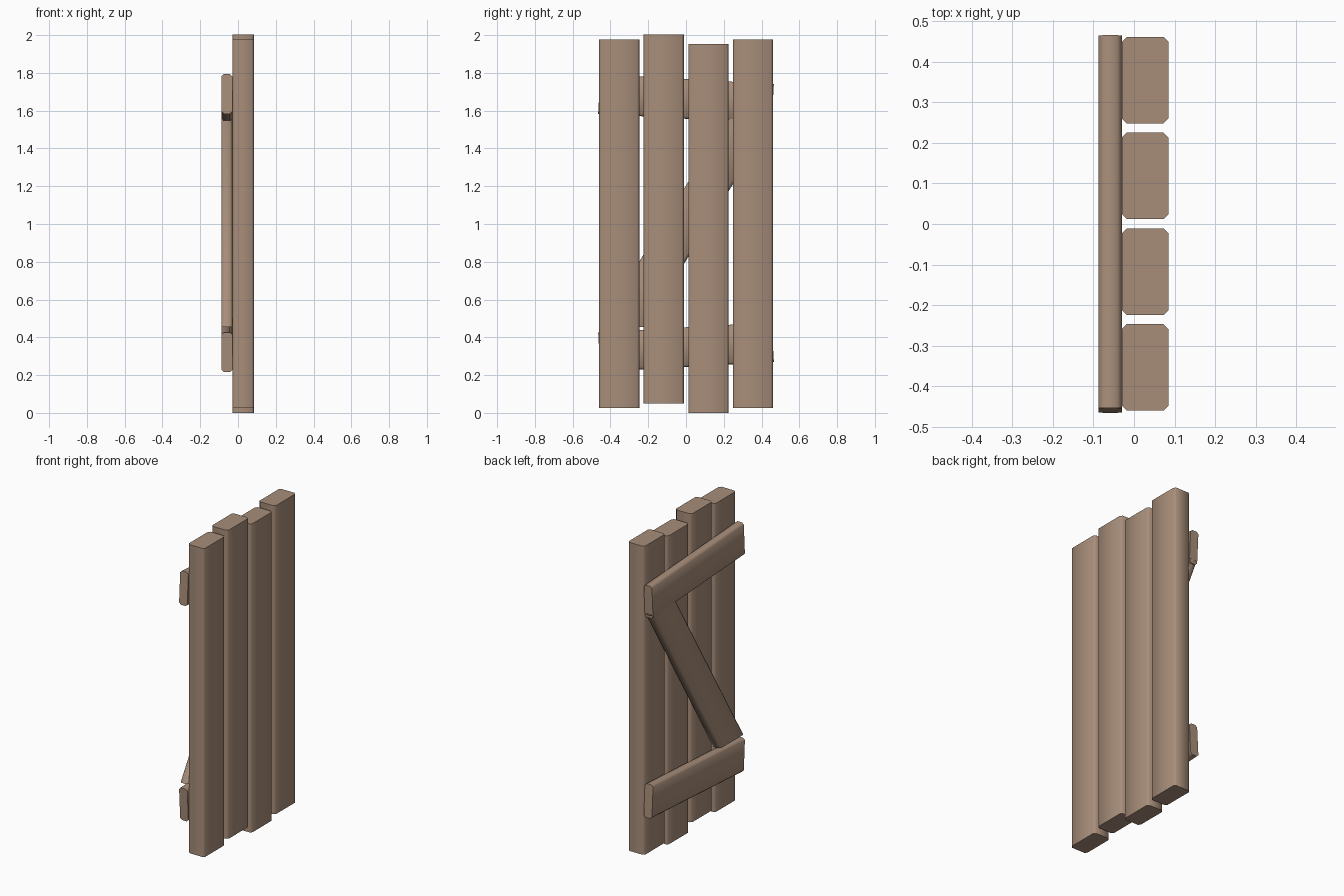
import bpy
import bmesh
from math import radians
from mathutils import Vector, Matrix

if "Cube" in bpy.data.objects:
    bpy.data.objects.remove(bpy.data.objects["Cube"])

wood = bpy.data.materials.new("weathered_brown_wood")
wood.use_nodes = True
COLOUR = (0.39, 0.27, 0.195, 1)
wood.diffuse_color = COLOUR
wood.node_tree.nodes["Principled BSDF"].inputs["Base Color"].default_value = COLOUR

CHAMFER = 0.012


def board(name, start, end, x0, x1):
    """Board running from the start (y, z) pair to the end pair, long edges chamfered."""
    bm = bmesh.new()
    rings = []
    for (a, b) in (start, end):
        points = [(x0, *a), (x1, *a), (x1, *b), (x0, *b)]
        rings.append([bm.verts.new(p) for p in points])
    for ring in rings:
        bm.faces.new(ring)
    long_edges = []
    for i in range(4):
        j = (i + 1) % 4
        bm.faces.new((rings[0][i], rings[0][j], rings[1][j], rings[1][i]))
    for i in range(4):
        long_edges.append(bm.edges.get((rings[0][i], rings[1][i])))
    bmesh.ops.recalc_face_normals(bm, faces=bm.faces)
    bmesh.ops.bevel(bm, geom=long_edges, offset=CHAMFER, segments=1,
                    affect='EDGES', profile=0.5)
    bmesh.ops.recalc_face_normals(bm, faces=bm.faces)
    mesh = bpy.data.meshes.new(name)
    bm.to_mesh(mesh)
    bm.free()
    mesh.materials.append(wood)
    obj = bpy.data.objects.new(name, mesh)
    bpy.context.collection.objects.link(obj)
    bpy.ops.object.select_all(action='DESELECT')
    obj.select_set(True)
    bpy.context.view_layer.objects.active = obj
    bpy.ops.object.shade_smooth_by_angle(angle=radians(60))
    return obj


# Upright planks, each set at its own height
for i, bottom in enumerate((0.025, 0.05, 0.0, 0.025)):
    y = -0.46 + i * 0.236
    top = bottom + 1.952
    board(f"plank_{i + 1}", ((y, bottom), (y + 0.213, bottom)),
          ((y, top), (y + 0.213, top)), -0.03, 0.085)

# Slightly tilted cross rails
for name, z, tilt in (("upper_rail", 1.662, -3.3), ("lower_rail", 0.348, 3.3)):
    turn = Matrix.Rotation(radians(tilt), 2)
    ends = []
    for y in (-0.46, 0.46):
        ends.append([Vector((0, z)) + turn @ Vector((y, h)) for h in (-0.105, 0.105)])
    board(name, ends[0], ends[1], -0.087, -0.03)

# Diagonal brace, cut level at both ends
board("diagonal_brace", ((-0.46, 0.455), (-0.216, 0.455)),
      ((0.216, 1.555), (0.46, 1.555)), -0.087, -0.03)
